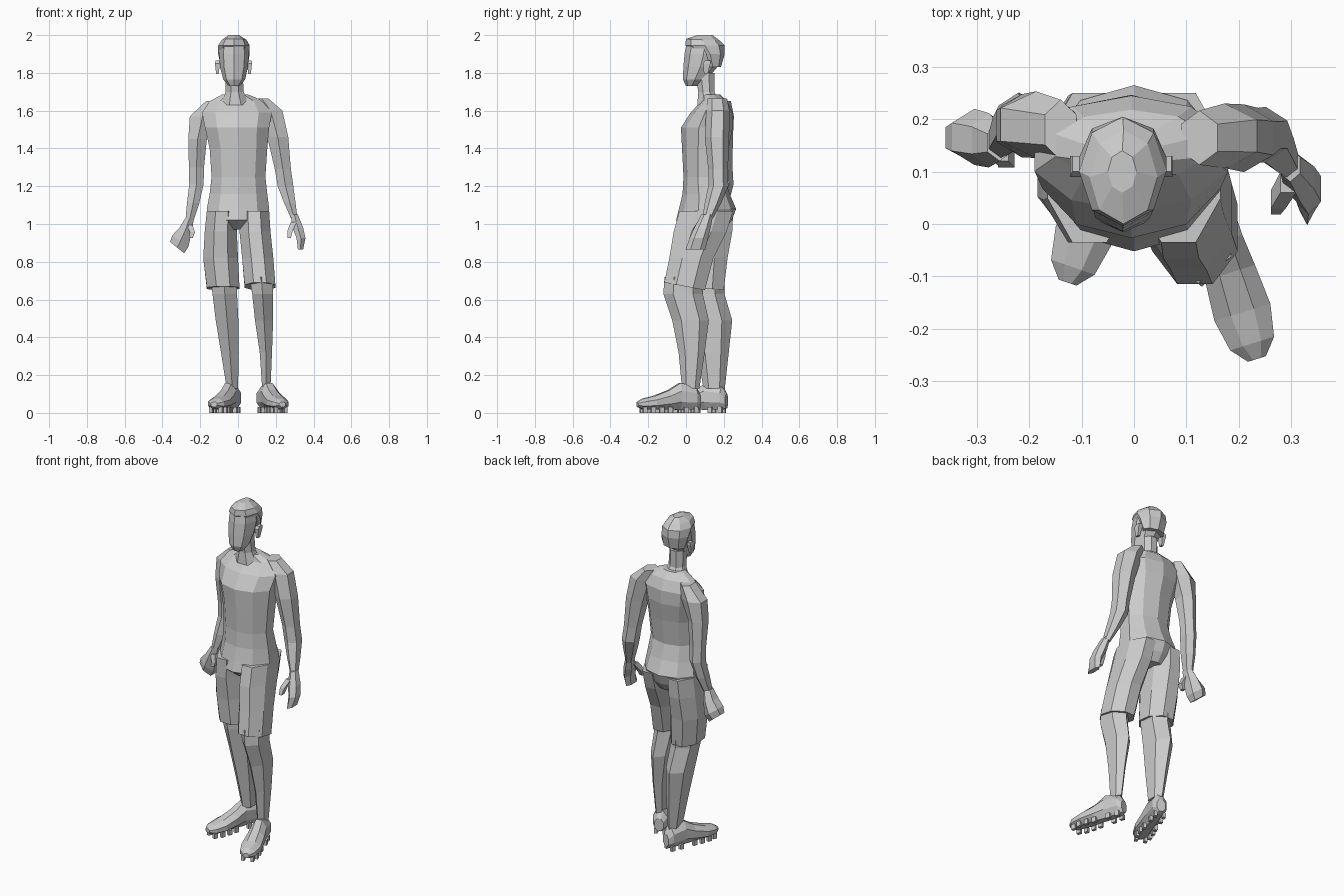
import bpy, bmesh
from math import cos, sin, pi
from mathutils import Vector, Matrix


def loft(name, rings, n=8, turn=0.5, mat=None):
    """Skin flat-sided rings given as (x0, x1, y0, y1, z[, slope_x, slope_y])."""
    bm = bmesh.new()
    grow = 1 / cos(pi / n) if turn else 1.0
    loops = []
    for r in rings:
        x0, x1, y0, y1, z = r[:5]
        sx, sy = r[5:7] if len(r) > 5 else (0, 0)
        loop = []
        for k in range(n):
            a = 2 * pi * (k + turn) / n
            dx = cos(a) * grow * (x1 - x0) / 2
            dy = sin(a) * grow * (y1 - y0) / 2
            p = Vector(((x0 + x1) / 2 + dx, (y0 + y1) / 2 + dy, z + sx * dx + sy * dy))
            loop.append(bm.verts.new(mat @ p if mat else p))
        loops.append(loop)
    for a, b in zip(loops, loops[1:]):
        for k in range(n):
            j = (k + 1) % n
            bm.faces.new((a[k], a[j], b[j], b[k]))
    bm.faces.new(loops[0])
    bm.faces.new(loops[-1])
    bmesh.ops.recalc_face_normals(bm, faces=bm.faces[:])
    me = bpy.data.meshes.new(name)
    bm.to_mesh(me)
    bm.free()
    ob = bpy.data.objects.new(name, me)
    bpy.context.collection.objects.link(ob)
    return ob


# Torso from hips to collar
loft("torso", [
    (-.12, .12, .02, .20, .97), (-.165, .165, -.045, .235, 1.02),
    (-.165, .165, -.03, .258, 1.08), (-.15, .155, -.012, .225, 1.16),
    (-.14, .145, -.008, .20, 1.25), (-.15, .155, -.015, .22, 1.40),
    (-.175, .165, -.02, .24, 1.51), (-.19, .18, .03, .24, 1.59),
    (-.15, .14, .085, .215, 1.65), (-.085, .055, .09, .18, 1.685)], n=10)

# Neck, head, hair
loft("neck", [(-.09, .06, .06, .19, 1.63), (-.065, .03, .065, .15, 1.70),
              (-.065, .025, .05, .15, 1.80)])
loft("head", [(-.05, .01, .0, .06, 1.73), (-.078, .038, -.016, .11, 1.765),
              (-.095, .052, -.014, .165, 1.83), (-.1, .058, -.008, .195, 1.90),
              (-.095, .052, .002, .19, 1.95)], turn=0)
loft("hair", [(-.09, .05, .10, .185, 1.83), (-.105, .062, .05, .205, 1.90),
              (-.105, .062, -.004, .205, 1.945), (-.085, .045, .0, .18, 1.975, 0, -.05),
              (-.05, .005, .06, .14, 2.0)], turn=0)
for name, x in (("left_ear", -.108), ("right_ear", .062)):
    loft(name, [(x - .008, x + .006, .095, .115, 1.795), (x - .014, x + .012, .09, .13, 1.85),
                (x - .01, x + .01, .10, .13, 1.865)], n=4)

# Arms
loft("right_arm", [
    (.09, .16, .12, .21, 1.665), (.11, .235, .115, .222, 1.60), (.155, .266, .108, .22, 1.46),
    (.195, .28, .125, .215, 1.29), (.21, .293, .125, .217, 1.20),
    (.245, .305, .105, .18, 1.11), (.28, .315, .09, .14, 1.03)], n=6)
loft("left_arm", [
    (-.17, -.11, .13, .23, 1.65), (-.255, -.12, .135, .245, 1.57), (-.263, -.165, .135, .24, 1.45),
    (-.26, -.18, .16, .24, 1.30), (-.258, -.182, .16, .245, 1.21),
    (-.27, -.205, .14, .22, 1.11), (-.278, -.235, .13, .185, 1.02)], n=6)

# Hands: palm with bent fingers, and thumb
loft("right_hand", [
    (.28, .317, .085, .14, 1.05), (.288, .345, .05, .125, .98),
    (.31, .357, .025, .11, .925), (.317, .345, .005, .095, .865)], n=6)
loft("right_thumb", [(.28, .31, .06, .10, 1.01), (.262, .29, .03, .065, .965),
                     (.262, .28, .018, .045, .925)], n=4)
loft("left_hand", [
    (-.28, -.233, .125, .185, 1.03), (-.31, -.245, .115, .205, .97, -.3, 0),
    (-.348, -.262, .12, .213, .91, -.7, 0), (-.36, -.285, .13, .20, .875, -.8, 0)], n=6)
loft("left_thumb", [(-.27, -.24, .12, .16, .995), (-.255, -.228, .108, .14, .955),
                    (-.26, -.24, .108, .13, .925)], n=4)

# Shorts
loft("right_shorts_leg", [
    (.005, .165, -.035, .25, 1.07), (.008, .172, -.065, .215, .96),
    (.022, .187, -.088, .145, .82), (.035, .198, -.115, .10, .67, 0, -.19)])
loft("left_shorts_leg", [
    (-.165, -.005, -.035, .25, 1.07), (-.176, -.006, -.035, .245, .96),
    (-.184, .0, -.018, .22, .82), (-.165, .008, -.008, .2, .66, 0, -.1)])

# Lower legs
loft("right_shin", [
    (.06, .185, -.10, .075, .72), (.075, .185, -.106, .075, .63), (.09, .186, -.06, .108, .49),
    (.115, .18, -.03, .09, .32), (.128, .172, -.015, .065, .13)], n=6)
loft("left_shin", [
    (-.145, -.005, .01, .19, .70), (-.135, -.005, .015, .19, .63), (-.118, .002, .04, .23, .49),
    (-.09, .004, .07, .215, .32), (-.06, .0, .10, .198, .13)], n=6)


# Studded shoes, lofted from heel to toe along the foot direction
def shoe(name, heel, toe):
    h, t = Vector((*heel, 0)), Vector((*toe, 0))
    f = (t - h).normalized()
    s = f.cross(Vector((0, 0, 1)))
    m = Matrix(((s.x, 0, f.x, h.x), (s.y, 0, f.y, h.y), (0, 1, 0, 0), (0, 0, 0, 1)))
    L = (t - h).length
    loft(name, [(-w, w, b, u, k * L) for k, w, b, u in (
        (0, .026, .025, .10), (.07, .042, .018, .14), (.32, .044, .016, .158), (.5, .05, .018, .12),
        (.73, .056, .018, .09), (.91, .044, .02, .075), (1, .018, .032, .058))], mat=m)
    for i, (k, w) in enumerate(((.08, .025), (.24, .03), (.5, .033), (.64, .038), (.78, .038), (.9, .027))):
        for side in (-1, 1):
            c, z = side * w, k * L
            loft(f"{name}_stud_{i}_{'a' if side < 0 else 'b'}",
                 [(c - .009, c + .009, .0, .03, z - .012), (c - .009, c + .009, .0, .03, z + .012)],
                 n=4, mat=m)


shoe("right_shoe", (.132, .072), (.235, -.258))
shoe("left_shoe", (-.015, .215), (-.127, -.112))
